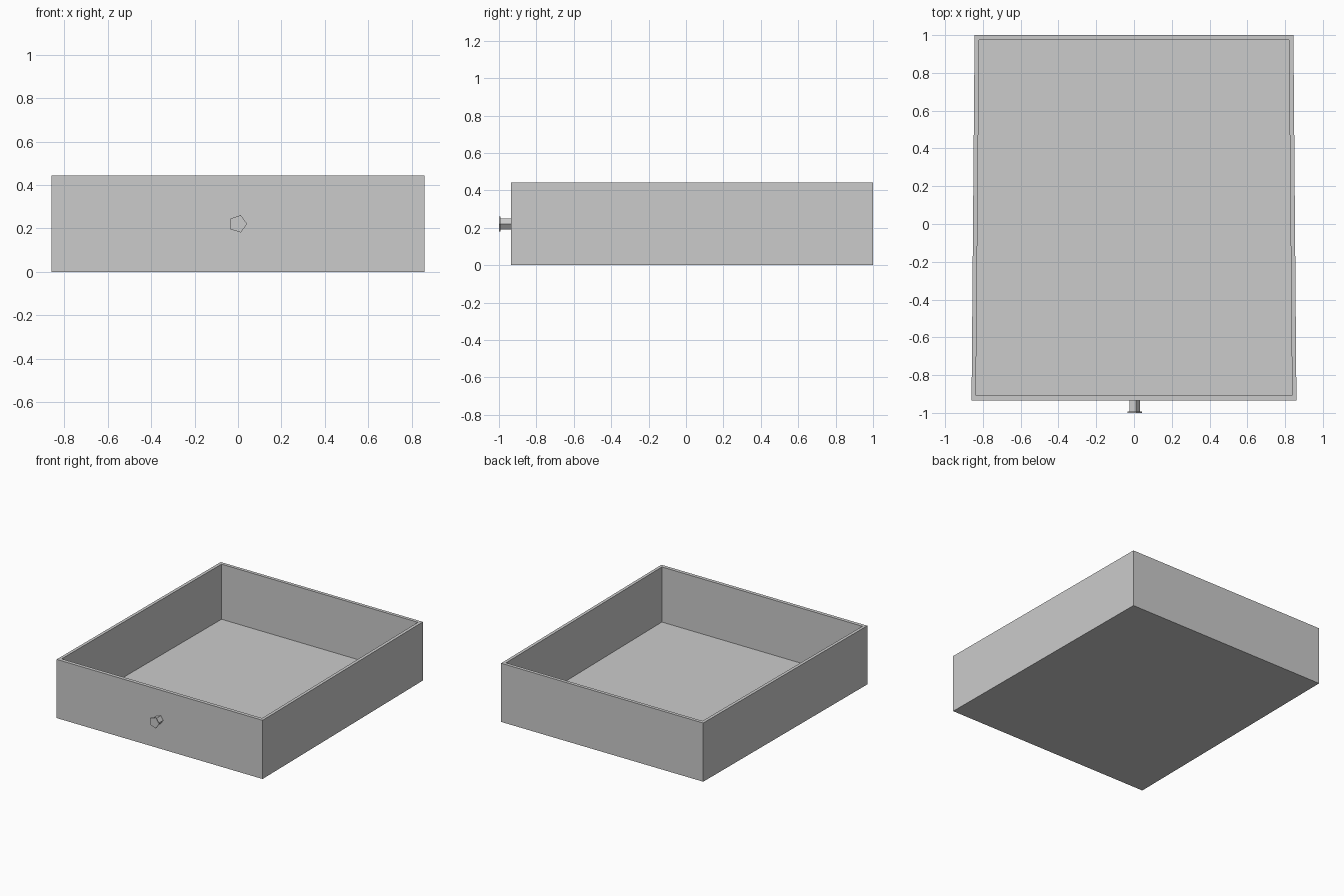
import bpy, bmesh, math

if "Cube" in bpy.data.objects:
    bpy.data.objects.remove(bpy.data.objects["Cube"])

def add_object(name, bm):
    bmesh.ops.recalc_face_normals(bm, faces=bm.faces)
    mesh = bpy.data.meshes.new(name)
    bm.to_mesh(mesh)
    bm.free()
    obj = bpy.data.objects.new(name, mesh)
    bpy.context.collection.objects.link(obj)

def loft(name, rings):
    """Skin a stack of equal-length point rings and cap both ends."""
    bm = bmesh.new()
    loops = [[bm.verts.new(p) for p in ring] for ring in rings]
    for a, b in zip(loops, loops[1:]):
        for i in range(len(a)):
            j = (i + 1) % len(a)
            bm.faces.new((a[i], a[j], b[j], b[i]))
    bm.faces.new(loops[0])
    bm.faces.new(loops[-1])
    add_object(name, bm)

def tapered_rect(front_x, back_x, front_y, back_y, z):
    return [(-front_x, front_y, z), (front_x, front_y, z),
            (back_x, back_y, z), (-back_x, back_y, z)]

def pentagon(radius, y):
    return [(radius * math.cos(i * math.tau / 5), y,
             0.221 + radius * math.sin(i * math.tau / 5)) for i in range(5)]

# Open tray: outside wall, rim, inside wall, floor
outer = (0.86, 0.844, -0.935, 1.0)
inner = (0.837, 0.82, -0.908, 0.975)
loft("drawer_tray", [tapered_rect(*outer, 0), tapered_rect(*outer, 0.443),
                     tapered_rect(*inner, 0.443), tapered_rect(*inner, 0.027)])

# Five-sided knob: stem and thin flared cap
loft("knob", [pentagon(0.031, -0.935), pentagon(0.031, -0.993),
              pentagon(0.042, -0.993), pentagon(0.042, -1.0)])
